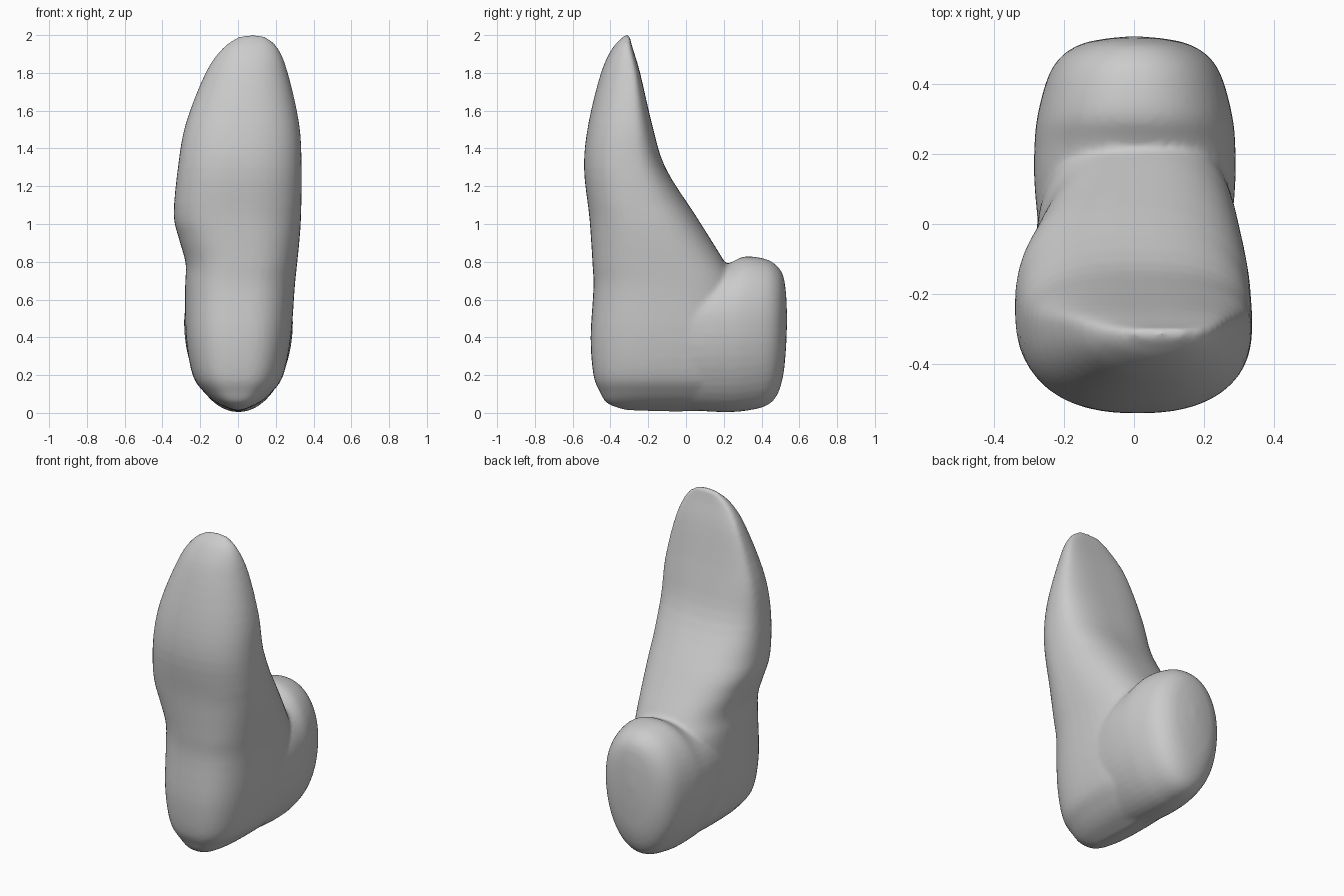
import bpy, bmesh, math

if "Cube" in bpy.data.objects:
    bpy.data.objects.remove(bpy.data.objects["Cube"])

grey = bpy.data.materials.new("light grey")
grey.diffuse_color = (0.6, 0.6, 0.6, 1)
grey.use_nodes = True
grey.node_tree.nodes["Principled BSDF"].inputs["Base Color"].default_value = grey.diffuse_color

# Upright tongue, level sections: height, front y, back y, left x, right x
TONGUE = [
    (0.015, -0.32, 0.22, -0.03, 0.03),
    (0.05, -0.415, 0.28, -0.11, 0.11),
    (0.11, -0.455, 0.32, -0.18, 0.18),
    (0.20, -0.49, 0.34, -0.24, 0.24),
    (0.40, -0.505, 0.34, -0.275, 0.28),
    (0.66, -0.49, 0.28, -0.28, 0.30),
    (0.79, -0.495, 0.21, -0.277, 0.313),
    (0.92, -0.503, 0.13, -0.312, 0.326),
    (1.05, -0.513, 0.048, -0.34, 0.334),
    (1.30, -0.54, -0.11, -0.318, 0.337),
    (1.53, -0.517, -0.18, -0.277, 0.324),
    (1.80, -0.45, -0.243, -0.172, 0.264),
    (1.93, -0.39, -0.282, -0.082, 0.212),
    (1.99, -0.335, -0.298, 0.0, 0.15),
]
# Rounded heel, upright sections: y, bottom z, top z, half width
HEEL = [
    (-0.15, 0.03, 0.74, 0.26),
    (0.10, 0.008, 0.77, 0.283),
    (0.22, 0.004, 0.79, 0.284),
    (0.31, 0.01, 0.828, 0.275),
    (0.42, 0.035, 0.815, 0.245),
    (0.48, 0.09, 0.78, 0.205),
    (0.515, 0.20, 0.725, 0.145),
    (0.53, 0.35, 0.63, 0.07),
]
SIDES = 48
STEPS = 4


def smooth_keys(keys):
    """Fill in smooth sections between the key sections."""
    out = []
    for k in range(len(keys) - 1):
        quad = [keys[min(max(k + d, 0), len(keys) - 1)] for d in (-1, 0, 1, 2)]
        for step in range(STEPS):
            u = step / STEPS
            out.append([b + 0.5 * u * (c - a + u * (2 * a - 5 * b + 4 * c - d
                        + u * (3 * (b - c) + d - a))) for a, b, c, d in zip(*quad)])
    return out + [keys[-1]]


def rounded(low, mid, high, left, right, n_low, n_high):
    """Closed rounded section with separate squareness for its low and high halves."""
    pts = []
    for i in range(SIDES):
        a = 2 * math.pi * i / SIDES
        c, s = math.cos(a), math.sin(a)
        n, depth = (n_high, high - mid) if s > 0 else (n_low, mid - low)
        pts.append(((left + right) / 2 + math.copysign(abs(c) ** (2 / n), c) * (right - left) / 2,
                    mid + math.copysign(abs(s) ** (2 / n), s) * depth))
    return pts


def tongue_section(z, yf, yb, xl, xr):
    rise = min(max((z - 1.1) / 0.7, 0), 1)
    mid = yf + (yb - yf) * (0.5 + 0.28 * rise)
    return [(x, y, z) for x, y in rounded(yf, mid, yb, xl, xr, 2.9 - 0.4 * z, 2.4 + 0.6 * rise)]


def heel_section(y, zb, zt, half):
    return [(x, y, z) for x, z in rounded(zb, 0.48, zt, -half, half + 0.005, 2.0, 2.15)]


def loft(bm, sections, start, end):
    part = [bm.verts.new(p) for p in (start, end)]
    loops = [[bm.verts.new(p) for p in sec] for sec in sections]
    for i in range(SIDES):
        j = (i + 1) % SIDES
        for lo, hi in zip(loops, loops[1:]):
            bm.faces.new((lo[i], lo[j], hi[j], hi[i]))
        bm.faces.new((loops[0][j], loops[0][i], part[0]))
        bm.faces.new((loops[-1][i], loops[-1][j], part[1]))


# Both lofts go in one mesh
bm = bmesh.new()
loft(bm, [tongue_section(*k) for k in smooth_keys(TONGUE)], (0, -0.05, 0.005), (0.08, -0.305, 2.006))
loft(bm, [heel_section(*k) for k in smooth_keys(HEEL)], (0, -0.15, 0.4), (0, 0.536, 0.5))
bmesh.ops.recalc_face_normals(bm, faces=bm.faces)
mesh = bpy.data.meshes.new("body")
bm.to_mesh(mesh)
bm.free()
mesh.materials.append(grey)
body = bpy.data.objects.new("body", mesh)
bpy.context.collection.objects.link(body)

# Fuse the two into one smooth skin
fuse = body.modifiers.new("fuse", "REMESH")
fuse.mode = "VOXEL"
fuse.voxel_size = 0.013
fuse.use_smooth_shade = True
soften = body.modifiers.new("soften", "SMOOTH")
soften.factor = 0.5
soften.iterations = 4
